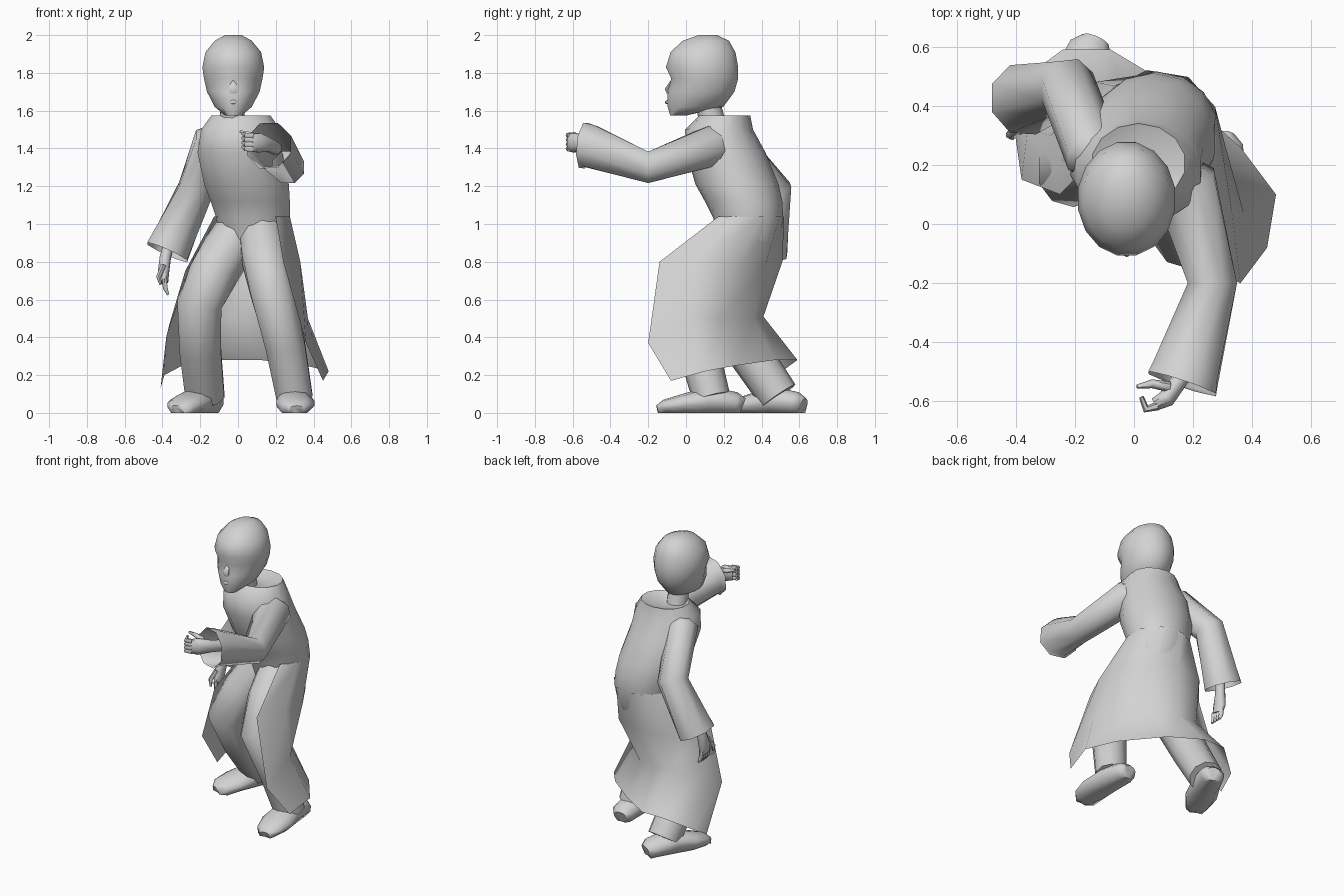
import bpy
import bmesh
import math
from mathutils import Vector

cube = bpy.data.objects.get("Cube")
if cube:
    bpy.data.objects.remove(cube, do_unlink=True)

# One plain grey covers the whole figure
GREY = (0.65, 0.65, 0.65, 1)
grey = bpy.data.materials.new("plain grey")
grey.use_nodes = True
grey.diffuse_color = GREY
grey.node_tree.nodes["Principled BSDF"].inputs["Base Color"].default_value = GREY

X, Y, Z = Vector((1, 0, 0)), Vector((0, 1, 0)), Vector((0, 0, 1))


def finish(name, bm, angle=60):
    """Turn a bmesh into a smooth shaded object."""
    bmesh.ops.recalc_face_normals(bm, faces=bm.faces)
    mesh = bpy.data.meshes.new(name)
    bm.to_mesh(mesh)
    bm.free()
    mesh.materials.append(grey)
    obj = bpy.data.objects.new(name, mesh)
    bpy.context.collection.objects.link(obj)
    bpy.ops.object.select_all(action="DESELECT")
    obj.select_set(True)
    bpy.context.view_layer.objects.active = obj
    bpy.ops.object.shade_smooth_by_angle(angle=math.radians(angle))
    return obj


def bridge(bm, rows, closed):
    """Join neighbouring rows of vertices with quads."""
    count = len(rows[0])
    for low, high in zip(rows, rows[1:]):
        for i in range(count if closed else count - 1):
            j = (i + 1) % count
            bm.faces.new((low[i], low[j], high[j], high[i]))


def loft(name, rings, sides=12, ref=X, flat=False, open_end=False):
    """Skin ellipses (x, y, z, radius, radius), level or square to their path."""
    bm = bmesh.new()
    centres = [Vector(ring[:3]) for ring in rings]
    rows = []
    for i, ring in enumerate(rings):
        path = centres[min(i + 1, len(rings) - 1)] - centres[max(i - 1, 0)]
        path.normalize()
        u = (ref - path * ref.dot(path)).normalized()
        v = path.cross(u)
        if flat:
            u, v = X, Y
        row = []
        for k in range(sides):
            turn = math.tau * (k + 0.5) / sides
            offset = u * ring[3] * math.cos(turn) + v * ring[4] * math.sin(turn)
            row.append(bm.verts.new(centres[i] + offset))
        rows.append(row)
    bridge(bm, rows, True)
    bm.faces.new(rows[0])
    if not open_end:
        bm.faces.new(rows[-1])
    return finish(name, bm)


def tube(name, points, **options):
    """Loft with round sections: (x, y, z, radius)."""
    return loft(name, [(*p, p[-1]) for p in points], **options)


def foot(name, heel, toe):
    """Shoe from heel to toe, standing on the ground."""
    heel, toe = Vector(heel), Vector(toe)
    rings = []
    for t, width, height in ((0, .05, .08), (.08, .08, .11), (.4, .09, .14),
                             (.7, .105, .1), (.92, .08, .07), (1, .04, .04)):
        spot = heel.lerp(toe, t)
        rings.append((spot.x, spot.y, height / 2, width, height / 2))
    obj = loft(name, rings, sides=10)
    # Flatten the sole
    for vert in obj.data.vertices:
        if vert.co.z < .025:
            vert.co.z = 0


# Torso, leaning forward from the hips to the collar
loft("torso", [
    (.08, .33, .78, .12, .1),
    (.08, .33, .9, .175, .16),
    (.08, .33, 1.03, .2, .185),
    (.065, .305, 1.12, .215, .205),
    (.045, .27, 1.21, .23, .22),
    (.01, .21, 1.38, .23, .21),
    (.015, .175, 1.5, .215, .18),
    (.015, .205, 1.575, .16, .135),
    (0, .18, 1.55, .1, .09),
], sides=14, flat=True)
tube("neck", [(-.03, .15, 1.5, .07), (-.03, .11, 1.66, .065)], sides=10)

# Head and face
head = loft("head", [
    (-.025, -.04, 1.575, .045, .045),
    (-.025, .05, 1.62, .1, .15),
    (-.025, .08, 1.7, .142, .18),
    (-.025, .09, 1.77, .158, .19),
    (-.025, .085, 1.83, .167, .195),
    (-.025, .09, 1.91, .15, .175),
    (-.025, .105, 1.97, .1, .125),
    (-.025, .115, 2, .045, .05),
], sides=16, flat=True)
# Sink the eye line under the brow
for vert in head.data.vertices:
    if abs(vert.co.z - 1.77) < .01 and vert.co.y < 0:
        vert.co.y += .018
loft("nose", [
    (-.025, -.07, 1.76, .014, .012),
    (-.025, -.09, 1.715, .024, .022),
    (-.025, -.083, 1.69, .026, .018),
], sides=6, flat=True)
loft("lips", [
    (-.06, -.08, 1.645, .005, .006),
    (-.025, -.1, 1.645, .012, .011),
    (.01, -.08, 1.645, .005, .006),
], sides=6, ref=Y)

# Coat skirt: columns from the right front edge round the back to the left one,
# each hung from the waist at an angle
columns = [
    (205, [(-.25, .1, .78), (-.38, .15, .4), (-.41, .36, .13)]),
    (175, [(-.28, .3, .75), (-.36, .32, .48), (-.39, .48, .2)]),
    (135, [(-.13, .48, .78), (-.17, .4, .52), (-.24, .59, .28)]),
    (100, [(.06, .51, .8), (-.03, .41, .51), (-.08, .59, .28)]),
    (60, [(.22, .42, .78), (.1, .36, .5), (.12, .47, .28)]),
    (20, [(.31, .26, .76), (.26, .19, .5), (.36, .26, .25)]),
    (-20, [(.33, .05, .8), (.37, .04, .5), (.48, .1, .22)]),
    (-55, [(.24, -.14, .8), (.36, -.2, .37), (.45, -.08, .17)]),
]
bm = bmesh.new()
rows = []
for degrees, points in columns:
    turn = math.radians(degrees)
    waist = (.08 + .207 * math.cos(turn), .33 + .193 * math.sin(turn), 1.04)
    rows.append([bm.verts.new(p) for p in [waist] + points])
bridge(bm, rows, False)
finish("coat_skirt", bm)

# Legs and feet
tube("right_leg", [(.0, .32, .95, .13), (-.12, .24, .76, .135),
                   (-.205, .18, .58, .125), (-.2, .32, .34, .115),
                   (-.175, .49, .09, .108)], sides=10)
tube("left_leg", [(.12, .28, .97, .12), (.14, .12, .82, .125),
                  (.18, -.03, .64, .12), (.25, .06, .36, .11),
                  (.3, .135, .08, .1)], sides=10)
foot("right_foot", (-.13, .62, 0), (-.32, .22, 0))
foot("left_foot", (.29, .3, 0), (.31, -.15, 0))

# Sleeves: one hanging back, one reaching forward, both with open cuffs
tube("right_sleeve", [(-.02, .2, 1.48, .06), (-.14, .24, 1.44, .1),
                      (-.225, .465, 1.18, .1), (-.375, .42, .85, .125)],
     sides=8, open_end=True)
tube("left_sleeve", [(.02, .26, 1.43, .06), (.175, .13, 1.41, .115),
                     (.265, -.2, 1.3, .09), (.173, -.51, 1.412, .122),
                     (.163, -.54, 1.415, .13)],
     sides=8, open_end=True)

# Hands with fingers and thumbs
loft("right_hand", [(-.36, .41, .92, .03, .03), (-.385, .38, .82, .032, .035),
                    (-.395, .36, .74, .032, .05), (-.39, .35, .69, .022, .045)],
     sides=8)
loft("left_hand", [(.2, -.42, 1.4, .035, .035), (.16, -.52, 1.42, .04, .03),
                   (.11, -.59, 1.43, .055, .032), (.07, -.61, 1.43, .05, .024)],
     sides=8, ref=Z)
for i in range(4):
    step = i * .024
    tube(f"right_finger_{i + 1}", [(-.39, .315 + step, .71, .015),
                                   (-.385, .315 + step, .66, .014),
                                   (-.37, .32 + step, .625, .007)], sides=6)
    tube(f"left_finger_{i + 1}", [(.08, -.615, 1.468 - step, .015),
                                  (.04, -.625, 1.47 - step, .014),
                                  (.025, -.585, 1.48 - step, .008)],
         sides=6, ref=Z)
tube("right_thumb", [(-.395, .33, .78, .016), (-.42, .3, .72, .014),
                     (-.41, .29, .68, .007)], sides=6)
tube("left_thumb", [(.12, -.55, 1.46, .018), (.06, -.54, 1.475, .015),
                    (.01, -.55, 1.49, .007)], sides=6, ref=Z)
